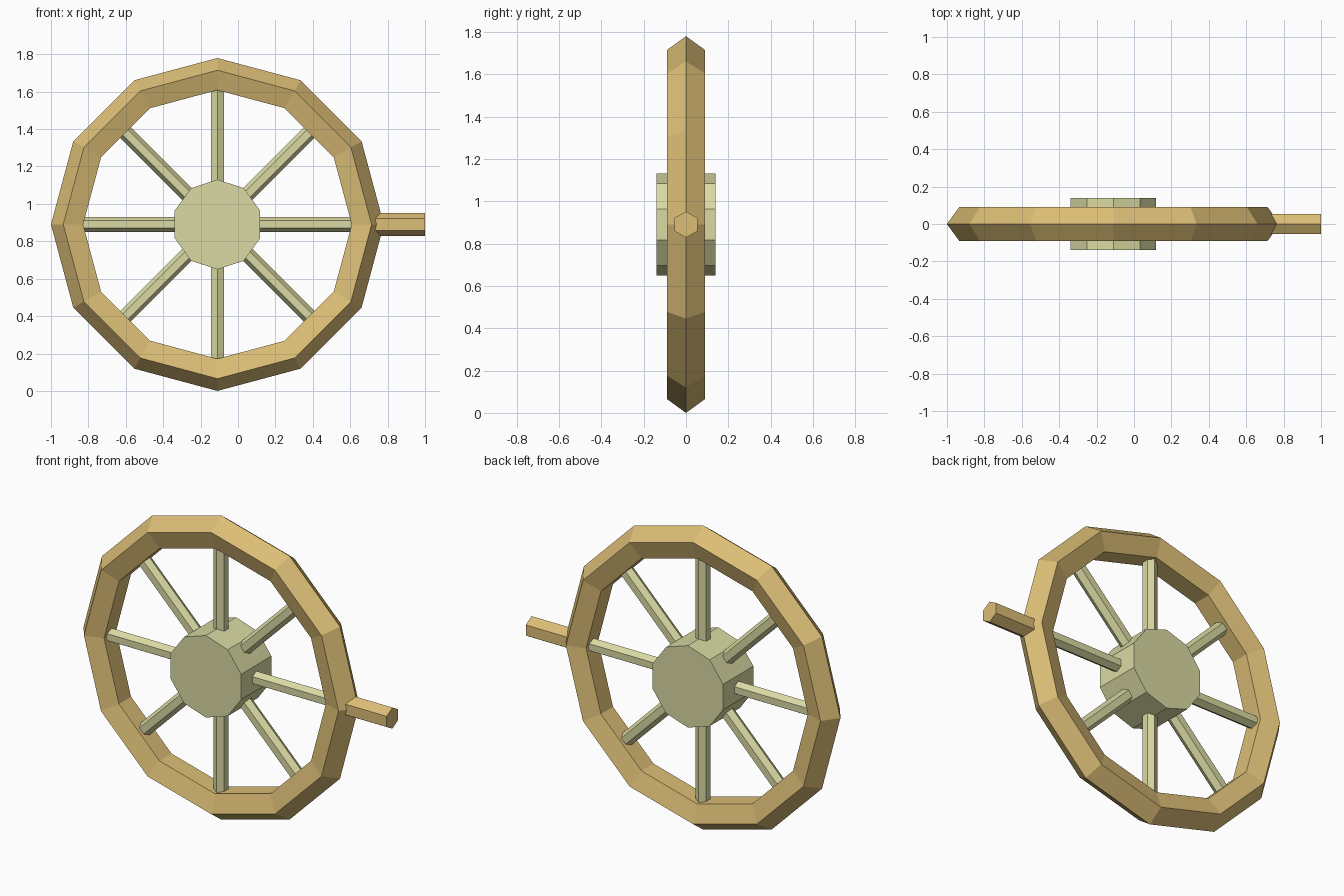
import bpy, bmesh
from math import pi, sin, cos, radians
from mathutils import Matrix, Vector

cube = bpy.data.objects.get("Cube")
if cube:
    bpy.data.objects.remove(cube, do_unlink=True)

CENTRE = Vector((-0.11, 0, 0.89))


def material(name, rgb):
    m = bpy.data.materials.new(name)
    m.use_nodes = True
    m.diffuse_color = (*rgb, 1)
    m.node_tree.nodes["Principled BSDF"].inputs["Base Color"].default_value = (*rgb, 1)
    return m


tan_wood = material("tan_wood", (0.71, 0.51, 0.18))
pale_wood = material("pale_wood", (0.70, 0.70, 0.37))


def finish(bm, name, mat):
    bmesh.ops.recalc_face_normals(bm, faces=bm.faces)
    mesh = bpy.data.meshes.new(name)
    bm.to_mesh(mesh)
    bm.free()
    mesh.materials.append(mat)
    ob = bpy.data.objects.new(name, mesh)
    ob.location = CENTRE
    bpy.context.collection.objects.link(ob)
    return ob


def prism(name, sides, radius, start, end, turn, mat):
    """Straight bar along local z from start to end, then turned into place."""
    bm = bmesh.new()
    bmesh.ops.create_cone(bm, cap_ends=True, segments=sides, radius1=radius,
                          radius2=radius, depth=end - start)
    # Put a corner on the local +y axis
    first = max(bm.verts, key=lambda v: v.co.y).co
    spin = Matrix.Rotation(pi / 2 - Vector((first.x, first.y)).angle_signed(Vector((1, 0))), 4, 'Z')
    lift = Matrix.Translation((0, 0, (start + end) / 2))
    bm.transform(turn @ lift @ spin)
    return finish(bm, name, mat)


# Rim: five-sided section swept round twelve straight segments
SEGMENTS, SIDES = 12, 5
RING, TUBE = 0.795, 0.095
bm = bmesh.new()
loops = []
for i in range(SEGMENTS):
    a = 2 * pi * i / SEGMENTS
    loop = []
    for j in range(SIDES):
        b = 2 * pi * j / SIDES
        r = RING + TUBE * cos(b)
        loop.append(bm.verts.new((r * cos(a), TUBE * sin(b), r * sin(a))))
    loops.append(loop)
for i in range(SEGMENTS):
    here, there = loops[i], loops[(i + 1) % SEGMENTS]
    for j in range(SIDES):
        k = (j + 1) % SIDES
        bm.faces.new((here[j], here[k], there[k], there[j]))
finish(bm, "rim", tan_wood)

# Hub: ten-sided drum along the axle, with a corner at the top
prism("hub", 10, 0.24, -0.14, 0.14, Matrix.Rotation(pi / 2, 4, 'X'), pale_wood)

# Spokes: hexagonal bars; only the vertical pair has its corners front and back
for n in range(8):
    turn = Matrix.Rotation(radians(45 * n), 4, 'Y')
    if n % 4:
        turn = turn @ Matrix.Rotation(pi / 2, 4, 'Z')
    prism(f"spoke_{n + 1}", 6, 0.04, 0.1, 0.73, turn, pale_wood)

# Handle: hexagonal peg on the left side of the rim
sideways = Matrix.Rotation(pi / 2, 4, 'Y') @ Matrix.Rotation(pi / 2, 4, 'Z')
prism("handle", 6, 0.062, 0.80, 1.11, sideways, tan_wood)
